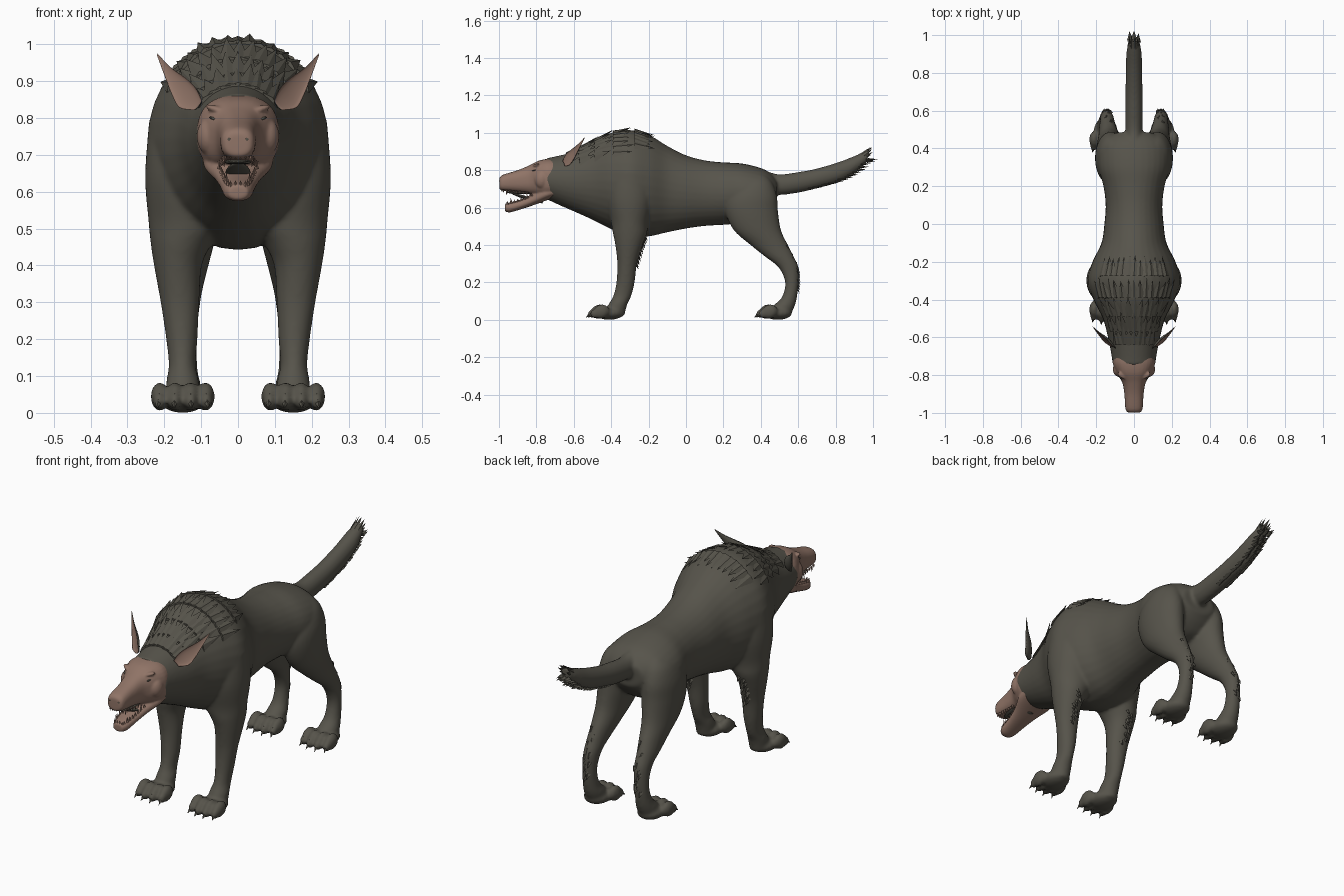
import bpy, bmesh, math, random
from mathutils import Vector, Matrix

if "Cube" in bpy.data.objects:
    bpy.data.objects.remove(bpy.data.objects["Cube"])

random.seed(4)


def material(name, rgb):
    m = bpy.data.materials.new(name)
    m.diffuse_color = (*rgb, 1)
    m.use_nodes = True
    m.node_tree.nodes["Principled BSDF"].inputs["Base Color"].default_value = m.diffuse_color
    return m


FUR = material("dark fur", (0.094, 0.088, 0.070))
SKIN = material("bare skin", (0.28, 0.175, 0.135))


def spline(rows, n=5):
    """Catmull-Rom interpolation of rows of numbers."""
    p = [rows[0]] + list(rows) + [rows[-1]]
    out = []
    for i in range(1, len(p) - 2):
        for k in range(n):
            t = k / n
            out.append([0.5 * (2 * b + (c - a) * t + (2 * a - 5 * b + 4 * c - d) * t * t
                               + (3 * b - a - 3 * c + d) * t ** 3)
                        for a, b, c, d in zip(*p[i - 1:i + 3])])
    return out + [list(rows[-1])]


def loft(bm, rows, axis, side=1, e=2.0, n=32):
    """Rows are (position, x0, x1, v0, v1); v is z along 'y' and y along 'z'."""
    rings = []
    for t, x0, x1, v0, v1 in spline(rows):
        ring = []
        for k in range(n):
            c, s = math.cos(2 * math.pi * k / n), math.sin(2 * math.pi * k / n)
            x = (x0 + x1) / 2 + (x1 - x0) / 2 * math.copysign(abs(c) ** (2 / e), c)
            v = (v0 + v1) / 2 + (v1 - v0) / 2 * math.copysign(abs(s) ** (2 / e), s)
            ring.append(bm.verts.new((side * x, t, v) if axis == 'y' else (side * x, v, t)))
        rings.append(ring)
    for a, b in zip(rings, rings[1:]):
        for k in range(n):
            bm.faces.new((a[k], a[(k + 1) % n], b[(k + 1) % n], b[k]))
    bm.faces.new(rings[0])
    bm.faces.new(rings[-1])


def ball(bm, centre, radii, tilt=(0, 0, 0)):
    rot = Matrix.Rotation(tilt[0], 4, 'X') @ Matrix.Rotation(tilt[1], 4, 'Y') @ Matrix.Rotation(tilt[2], 4, 'Z')
    bmesh.ops.create_uvsphere(bm, u_segments=20, v_segments=12, radius=1,
                              matrix=Matrix.Translation(centre) @ rot @ Matrix.Diagonal((*radii, 1)))


def spike(bm, base, tip, width, normal, thick=0.008):
    """A flat lock, claw or tooth."""
    base, tip, normal = Vector(base), Vector(tip), Vector(normal).normalized()
    across = (tip - base).cross(normal).normalized() * width
    ring = [bm.verts.new(base + d) for d in (across, normal * thick, -across, -normal * thick)]
    end = bm.verts.new(tip)
    for k in range(4):
        bm.faces.new((ring[k], ring[(k + 1) % 4], end))
    bm.faces.new(ring)


def finish(bm, name, mats, voxel=None, smooth=True, passes=5):
    bmesh.ops.recalc_face_normals(bm, faces=bm.faces)
    for f in bm.faces:
        f.smooth = smooth
    me = bpy.data.meshes.new(name)
    bm.to_mesh(me)
    bm.free()
    for m in mats:
        me.materials.append(m)
    ob = bpy.data.objects.new(name, me)
    bpy.context.collection.objects.link(ob)
    if voxel:
        r = ob.modifiers.new("fuse", 'REMESH')
        r.mode, r.voxel_size, r.use_smooth_shade = 'VOXEL', voxel, True
        s = ob.modifiers.new("soften", 'SMOOTH')
        s.factor, s.iterations = 0.5, passes
    return ob


# Torso, tail, legs and paws, fused into one skin
TORSO = [(y, -w, w, z0, z1) for y, w, z0, z1 in [
    (-.745, .112, .645, .864), (-.68, .122, .615, .878), (-.6, .138, .58, .90), (-.5, .165, .535, .955),
    (-.4, .215, .485, 1.0), (-.3, .247, .446, 1.015), (-.2, .22, .446, .99), (-.1, .172, .468, .93),
    (0, .157, .488, .88), (.1, .15, .502, .853), (.2, .162, .508, .842), (.3, .188, .518, .836),
    (.4, .185, .54, .812), (.45, .15, .58, .785), (.485, .09, .63, .75)]]
TAIL = [(y, -w, w, z0, z1) for y, w, z0, z1 in [
    (.36, .035, .71, .81), (.43, .042, .68, .795), (.5, .045, .668, .778), (.6, .046, .68, .79),
    (.7, .045, .703, .809), (.82, .043, .738, .845), (.91, .04, .79, .88), (.97, .027, .845, .905)]]
FRONT_LEG = [(.02, .105, .195, -.44, -.33), (.08, .105, .195, -.415, -.315), (.13, .115, .188, -.388, -.292),
             (.2, .11, .195, -.372, -.275), (.3, .105, .21, -.367, -.262), (.4, .098, .228, -.378, -.232),
             (.46, .07, .237, -.39, -.21), (.52, .03, .243, -.40, -.2), (.65, .05, .252, -.42, -.18),
             (.8, .08, .235, -.4, -.2), (.9, .1, .19, -.36, -.24)]
HIND_LEG = [(.02, .1, .2, .43, .555), (.07, .1, .195, .46, .58), (.12, .11, .185, .512, .593),
            (.2, .112, .18, .53, .602), (.28, .105, .18, .495, .6), (.34, .095, .185, .42, .575),
            (.4, .08, .19, .345, .545), (.48, .06, .2, .255, .508), (.58, .04, .206, .21, .492),
            (.66, .04, .202, .22, .486), (.73, .05, .178, .27, .462), (.77, .07, .14, .31, .43)]
TOES = [(-.062, .012), (-.021, 0), (.021, 0), (.062, .012)]
body = bmesh.new()
loft(body, TORSO, 'y')
loft(body, TAIL, 'y')
for s in (1, -1):
    loft(body, FRONT_LEG, 'z', s)
    loft(body, HIND_LEG, 'z', s)
    for y in (-.41, .49):
        ball(body, (s * .15, y, .036), (.064, .078, .036))
        for dx, back in TOES:
            ball(body, (s * (.15 + dx), y - .055 + back, .044), (.025, .045, .038), (.35, 0, 0))
            ball(body, (s * (.15 + dx * 1.03), y - .088 + back, .034), (.018, .028, .024), (.5, 0, 0))
finish(body, "body", [FUR], 0.008, passes=6)

# Claws
claws = bmesh.new()
for s in (1, -1):
    for y in (-.41, .49):
        for dx, back in TOES:
            x = s * (.15 + dx * 1.03)
            spike(claws, (x, y - .092 + back, .038), (x + s * dx * .1, y - .126 + back, .012), .014, (0, -.5, 1), .017)
finish(claws, "claws", [FUR], smooth=False)

# Shaggy mane, leg feathering and tail fringe
DENSE = spline(TORSO, 12)


def surface(y, a):
    r = min(DENSE, key=lambda q: abs(q[0] - y))
    rx, rz = r[2], (r[4] - r[3]) / 2
    p = Vector((rx * math.sin(a), y, (r[3] + r[4]) / 2 + rz * math.cos(a)))
    return p, Vector((math.sin(a) / rx, 0, math.cos(a) / rz)).normalized()


locks = bmesh.new()
for y, count, spread in [(-.64, 9, .75), (-.57, 11, .9), (-.49, 13, .95), (-.39, 15, .95), (-.275, 13, .75)]:
    for k in range(count):
        a = spread * (2 * k / (count - 1) - 1)
        length = random.uniform(.085, .11)
        base, nrm = surface(y, a)
        tip, n2 = surface(y + length, a + random.uniform(-.03, .03))
        spike(locks, base, tip + n2 * random.uniform(.008, .018), .03, nrm, .01)
for s in (1, -1):
    for rows, z0, z1, drop in ((FRONT_LEG, .3, .45, .03), (HIND_LEG, .17, .4, .028)):
        path = spline(rows)
        for k in range(16):
            z = z0 + (z1 - z0) * k / 15
            r = min(path, key=lambda q: abs(q[0] - z))
            x = (r[1] + r[2]) / 2 + random.uniform(-.018, .018)
            spike(locks, (s * x, r[4] - .008, z), (s * x, r[4] + .009, z - drop), .012, (0, 1, .3))
for r in spline(TAIL, 4)[14:]:
    for x in (-.02, 0, .02):
        yy = r[0] + random.uniform(-.01, .01)
        spike(locks, (x, yy, r[3] + .012), (x * 1.2, yy + .045, r[3] + .014), .016, (0, .3, -1))
for k in range(9):
    a = 2 * math.pi * k / 9
    x, z = .02 * math.cos(a), .018 * math.sin(a)
    spike(locks, (x, .93, .862 + z), (x * 1.4, random.uniform(.975, 1.0), .905 + z * 1.2), .017, (x, 0, z))
finish(locks, "fur_locks", [FUR], smooth=False)

# Face: skull front, muzzle, brows, nose and lower jaw
MUZZLE = [(y, -w, w, z0, z1) for y, w, z0, z1 in [
    (-.998, .03, .70, .757), (-.98, .045, .69, .775), (-.9, .051, .682, .80), (-.84, .062, .674, .825),
    (-.79, .092, .66, .85), (-.74, .111, .65, .861), (-.7, .108, .65, .86)]]
JAW = [(y, -w, w, z0, z1) for y, w, z0, z1 in [
    (-.968, .026, .58, .618), (-.94, .04, .575, .628), (-.87, .05, .595, .648),
    (-.81, .066, .615, .678), (-.75, .092, .637, .71), (-.7, .095, .655, .72)]]
face = bmesh.new()
loft(face, MUZZLE, 'y', e=2.5)
loft(face, JAW, 'y', e=2.3)
ball(face, (0, -.975, .752), (.04, .022, .022))
for s in (1, -1):
    ball(face, (s * .055, -.802, .822), (.036, .018, .01), (0, -s * .3, s * .35))
    ball(face, (s * .078, -.77, .75), (.034, .04, .05))
finish(face, "face", [SKIN], 0.005, passes=5)

# Eyes, nostrils, tongue and palate
dark = bmesh.new()
for s in (1, -1):
    ball(dark, (s * .063, -.815, .797), (.018, .008, .004), (0, -s * .35, s * .5))
    ball(dark, (s * .024, -.994, .742), (.006, .005, .005))
ball(dark, (0, -.85, .651), (.034, .09, .009), (-.3, 0, 0))
ball(dark, (0, -.87, .681), (.037, .09, .008))
finish(dark, "eyes_and_mouth_lining", [FUR])

# Teeth along both jaws
teeth = bmesh.new()
for rows, edge, up in ((MUZZLE, 3, -1), (JAW, 4, 1)):
    path = spline(rows, 8)
    start = -.975 if up < 0 else -.952
    for k in range(8):
        y = start + .018 * k
        r = min(path, key=lambda q: abs(q[0] - y))
        size = .03 if k == 1 else .018
        z = r[edge] - up * .008
        for s in (1, -1):
            x = s * (r[2] - .01)
            spike(teeth, (x, y, z), (x, y - .003, z + up * size), .008, (1, 0, 0), .006)
    for x in (-.02, -.007, .007, .02):
        r = path[2]
        spike(teeth, (x, start - .008, r[edge] - up * .006), (x, start - .01, r[edge] + up * .012), .006, (0, 1, 0), .005)
finish(teeth, "teeth", [SKIN], smooth=False)

# Pointed ears: fur behind, bare skin in the outward-facing cup
for s, name in ((1, "ear_left"), (-1, "ear_right")):
    ear = bmesh.new()
    across = Vector((.53, .25, -.65)).normalized()
    back = Vector((-.65, .65, -.2))
    spine = spline([(.11, -.655, .835, .018), (.137, -.635, .855, .036), (.16, -.608, .885, .031),
                    (.192, -.575, .928, .014), (.219, -.543, .973, .002)], 4)
    n, rings = 16, []
    for x, y, z, w in spine:
        ring = []
        for k in range(n):
            c, d = math.cos(2 * math.pi * k / n), math.sin(2 * math.pi * k / n)
            p = Vector((x, y, z)) + across * w * c + back * w * (.6 * d if d > 0 else -.25 * d)
            ring.append(ear.verts.new((s * p.x, p.y, p.z)))
        rings.append(ring)
    for a, b in zip(rings, rings[1:]):
        for k in range(n):
            f = ear.faces.new((a[k], a[(k + 1) % n], b[(k + 1) % n], b[k]))
            f.material_index = 0 if k < n // 2 else 1
    ear.faces.new(rings[0])
    ear.faces.new(rings[-1])
    finish(ear, name, [FUR, SKIN])
